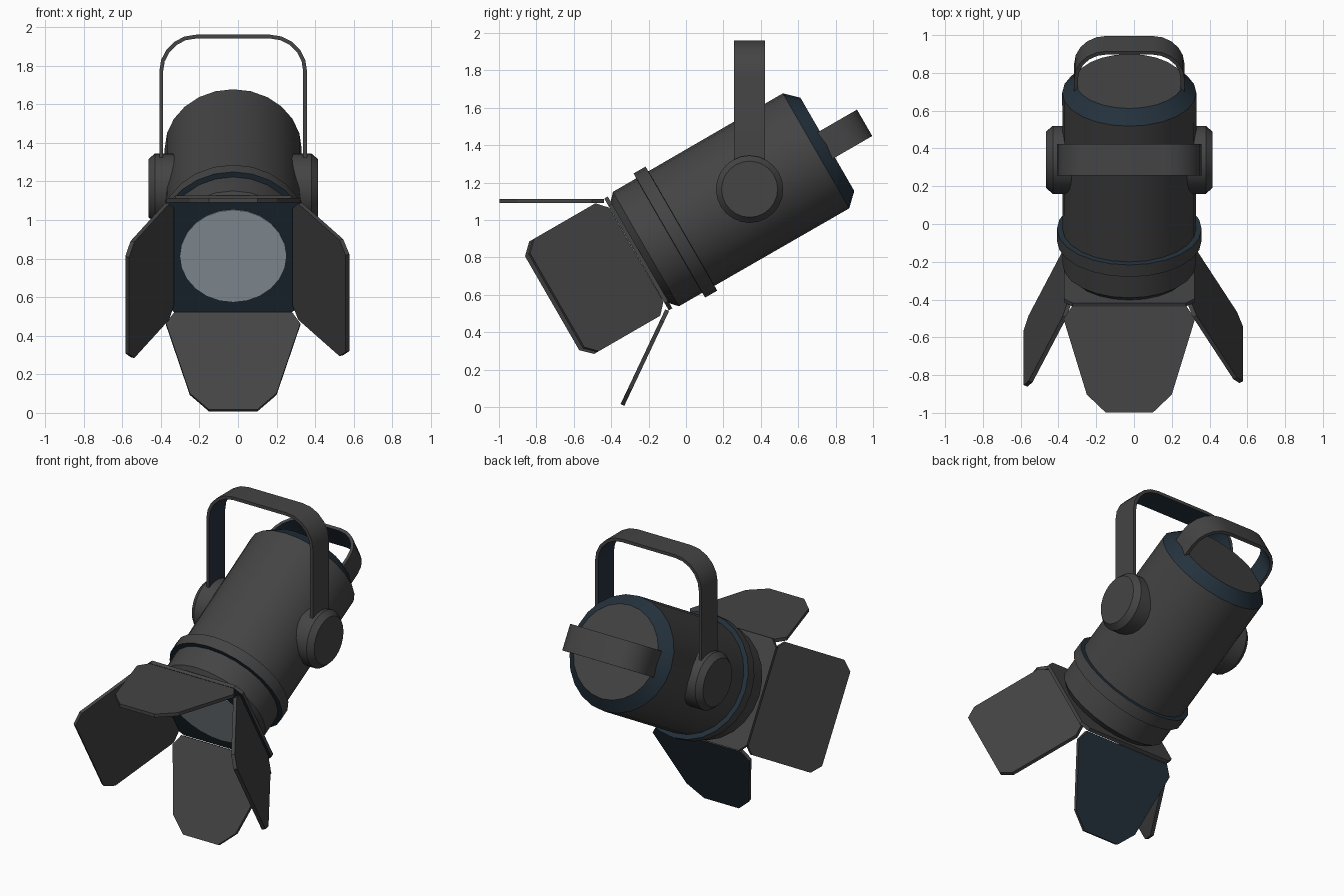
import bpy, bmesh, math
from mathutils import Matrix, Vector

if "Cube" in bpy.data.objects:
    bpy.data.objects.remove(bpy.data.objects["Cube"])

def material(name, rgb):
    m = bpy.data.materials.new(name)
    m.diffuse_color = (*rgb, 1)
    m.use_nodes = True
    m.node_tree.nodes["Principled BSDF"].inputs["Base Color"].default_value = m.diffuse_color
    return m

GRAY = material("charcoal", (0.058, 0.058, 0.058))
BLUE = material("dark blue", (0.018, 0.032, 0.047))
LENS = material("lens glass", (0.43, 0.50, 0.55))
MATS = [GRAY, BLUE, LENS]

# Lamp frame: origin at the pivot, +y runs to the back along the can, +z across it
PIVOT = Vector((-0.025, 0.34, 1.165))
LAMP = Matrix.Translation(PIVOT) @ Matrix.Rotation(math.radians(30), 4, 'X')
UPRIGHT = Matrix.Translation(PIVOT)

def finish(name, bm, matrix, smooth=False):
    bmesh.ops.recalc_face_normals(bm, faces=bm.faces[:])
    bm.transform(matrix)
    me = bpy.data.meshes.new(name)
    bm.to_mesh(me)
    bm.free()
    for m in MATS:
        me.materials.append(m)
    ob = bpy.data.objects.new(name, me)
    bpy.context.collection.objects.link(ob)
    if smooth:
        bpy.ops.object.select_all(action='DESELECT')
        ob.select_set(True)
        bpy.context.view_layer.objects.active = ob
        bpy.ops.object.shade_smooth_by_angle(angle=math.radians(30))
    return ob

def lathe(name, profile, matrix, colors=None, n=24):
    """Turn (position, radius) points about the y axis, capped at both ends."""
    bm = bmesh.new()
    rings = [[bm.verts.new((r * math.sin(2 * math.pi * i / n), s, r * math.cos(2 * math.pi * i / n)))
              for i in range(n)] for s, r in profile]
    for k, (a, b) in enumerate(zip(rings, rings[1:])):
        for i in range(n):
            j = (i + 1) % n
            f = bm.faces.new((a[i], a[j], b[j], b[i]))
            f.material_index = colors[k] if colors else 0
    for k, ring in ((0, rings[0]), (-1, rings[-1])):
        bm.faces.new(ring).material_index = colors[k] if colors and name == "lens" else 0
    return finish(name, bm, matrix, True)

def plate(name, pts, thick, matrix, top=0, bottom=0):
    """Flat plate in the xy plane with its own colour on each side."""
    bm = bmesh.new()
    lo = [bm.verts.new((x, y, -thick / 2)) for x, y in pts]
    hi = [bm.verts.new((x, y, thick / 2)) for x, y in pts]
    bm.faces.new(lo).material_index = bottom
    bm.faces.new(hi).material_index = top
    for i in range(len(pts)):
        j = (i + 1) % len(pts)
        bm.faces.new((lo[i], lo[j], hi[j], hi[i]))
    return finish(name, bm, matrix)

def strap(name, half, base, height, radius, width, thick, matrix):
    """Flat bar bent to a U in the xz plane; inner side is blue."""
    def path(inset):
        h, top, r = half - inset, height - inset, radius - inset
        right = [(h, base)] + [(h - r + r * math.cos(a), top - r + r * math.sin(a))
                               for a in (math.pi / 2 * i / 5 for i in range(6))]
        return right + [(-x, z) for x, z in reversed(right)]
    bm = bmesh.new()
    rows = [[bm.verts.new((x, y, z)) for x, z in path(inset)]
            for inset, y in ((0, -width / 2), (0, width / 2), (thick, width / 2), (thick, -width / 2))]
    for k in range(4):
        a, b = rows[k], rows[(k + 1) % 4]
        for i in range(len(a) - 1):
            bm.faces.new((a[i], a[i + 1], b[i + 1], b[i])).material_index = 1 if k == 2 else 0
    for i in (0, -1):
        bm.faces.new([r[i] for r in rows])
    return finish(name, bm, matrix, True)

def both_sides(half):
    return half + [(-x, y) for x, y in reversed(half)]

# Can with tapered nose and blue chamfer at the back
lathe("can_body", [(-0.68, 0.31), (-0.64, 0.353), (0.41, 0.355), (0.48, 0.288)], LAMP, [0, 0, 1])

# Raised band near the front, blue on its two flanks
lathe("front_band", [(-0.497, 0.34), (-0.495, 0.383), (-0.422, 0.383), (-0.42, 0.34)], LAMP, [1, 0, 1])

# Square frame with clipped corners, blue to the front
h, c = 0.345, 0.045
plate("door_frame", both_sides([(h - c, -h), (h, -h + c), (h, h - c), (h - c, h)]), 0.022,
      LAMP @ Matrix.Translation((0, -0.687, 0)) @ Matrix.Rotation(math.radians(90), 4, 'X'), top=1)

# Lens disc
lathe("lens", [(-0.703, 0.275), (-0.69, 0.275)], LAMP, [2])

# Four barn doors: name, turn about the can, opening angle, hinge offset, outer and inner colours
tapered = both_sides([(0.305, 0), (0.348, -0.065), (0.225, -0.465), (0.125, -0.56)])
broad = both_sides([(0.29, 0), (0.347, -0.06), (0.347, -0.495), (0.29, -0.56)])
for name, pts, turn, tilt, hinge, outer, inner in (
        ("top_door", tapered, 0, 30, 0.335, 0, 1),
        ("right_door", broad, 90, 29.5, 0.317, 0, 0),
        ("bottom_door", tapered, 180, 34.7, 0.34, 1, 0),
        ("left_door", broad, 270, 24.5, 0.317, 0, 0)):
    m = (LAMP @ Matrix.Rotation(math.radians(turn), 4, 'Y')
         @ Matrix.Translation((0, -0.705, hinge)) @ Matrix.Rotation(math.radians(-tilt), 4, 'X'))
    plate(name, pts, 0.022, m, outer, inner)

# Pivot knobs on both sides
for name, angle in (("right_knob", -90), ("left_knob", 90)):
    lathe(name, [(0.28, 0.18), (0.405, 0.18), (0.44, 0.15)],
          UPRIGHT @ Matrix.Rotation(math.radians(angle), 4, 'Z'))

# Upright hanging yoke
strap("yoke", 0.383, 0.0, 0.795, 0.19, 0.165, 0.02, UPRIGHT)

# Rear grab handle, bent out along the can axis
strap("rear_handle", 0.292, 0.43, 0.71, 0.17, 0.163, 0.02,
      LAMP @ Matrix.Rotation(math.radians(-90), 4, 'X'))
